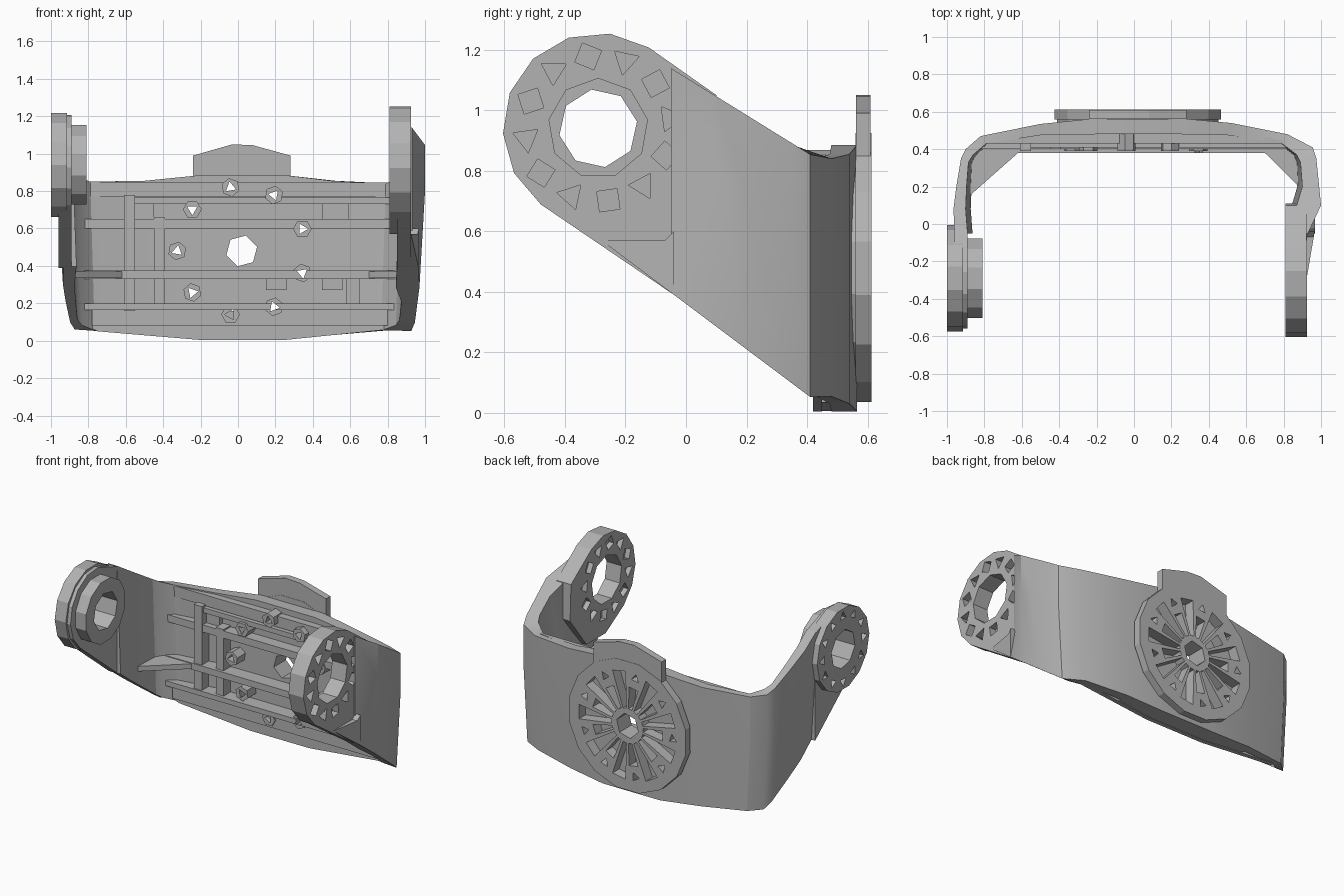
import bpy, bmesh, math
from mathutils import Vector

if "Cube" in bpy.data.objects:
    bpy.data.objects.remove(bpy.data.objects["Cube"])

grey = bpy.data.materials.new("light_grey")
grey.diffuse_color = (0.45, 0.45, 0.45, 1)
grey.use_nodes = True
grey.node_tree.nodes["Principled BSDF"].inputs["Base Color"].default_value = grey.diffuse_color
cos, sin, rad = math.cos, math.sin, math.radians


def finish(bm, name):
    bmesh.ops.recalc_face_normals(bm, faces=bm.faces[:])
    me = bpy.data.meshes.new(name)
    bm.to_mesh(me)
    bm.free()
    me.materials.append(grey)
    ob = bpy.data.objects.new(name, me)
    bpy.context.collection.objects.link(ob)
    return ob


def place(axis, u, v, w):
    return {"x": Vector((w, u, v)), "y": Vector((u, w, v)), "z": Vector((u, v, w))}[axis]


def add_prism(bm, poly, axis, a, b):
    lo = [bm.verts.new(place(axis, u, v, a)) for u, v in poly]
    hi = [bm.verts.new(place(axis, u, v, b)) for u, v in poly]
    bm.faces.new(lo)
    bm.faces.new(hi[::-1])
    n = len(poly)
    for i in range(n):
        bm.faces.new((lo[i], lo[(i + 1) % n], hi[(i + 1) % n], hi[i]))


def prisms(name, items):
    bm = bmesh.new()
    for it in items:
        add_prism(bm, *it)
    return finish(bm, name)


def ring(c, r, n, turn=0):
    return [(c[0] + r * cos(rad(turn + 360 * i / n)), c[1] + r * sin(rad(turn + 360 * i / n)))
            for i in range(n)]


def wedge(c, deg, r0, r1, w0, w1):
    d = Vector((cos(rad(deg)), sin(rad(deg))))
    s = Vector((-d.y, d.x))
    c = Vector(c)
    return [tuple(p) for p in (c + d * r0 - s * w0, c + d * r1 - s * w1,
                               c + d * r1 + s * w1, c + d * r0 + s * w0)]


def rect(u0, u1, v0, v1):
    return [(u0, v0), (u1, v0), (u1, v1), (u0, v1)]


def cut(targets, items):
    cutter = prisms("cutter", items)
    cutter.hide_render = True
    for ob in targets:
        m = ob.modifiers.new("cut", "BOOLEAN")
        m.operation, m.solver, m.object, m.use_self = "DIFFERENCE", "EXACT", cutter, True
        bpy.context.view_layer.update()
        me = bpy.data.meshes.new_from_object(ob.evaluated_get(bpy.context.evaluated_depsgraph_get()))
        ob.modifiers.clear()
        ob.data = me
    bpy.data.objects.remove(cutter)


# U-shaped yoke: outer x, outer y, inner x, inner y, bottom z, top z (None = follow the sloping arm edge)
def low(y):
    return 0.06 - (y - 0.4) * 0.75


def high(y):
    return 0.86 - (y - 0.4) * 0.62


N = None
stations = [(-0.96, -0.05, -0.89, -0.05, N, N), (-0.965, 0.08, -0.90, 0.08, N, N),
            (-0.95, 0.2, -0.895, 0.2, N, N), (-0.925, 0.35, -0.885, 0.33, N, N),
            (-0.90, 0.4, -0.86, 0.37, N, N), (-0.82, 0.47, -0.79, 0.43, 0.055, 0.85),
            (-0.5, 0.535, -0.5, 0.475, 0.03, 0.855), (-0.2, 0.565, -0.2, 0.48, 0.005, 0.885),
            (0.25, 0.565, 0.25, 0.48, 0.005, 0.885), (0.52, 0.54, 0.5, 0.475, 0.03, 0.855),
            (0.82, 0.48, 0.79, 0.43, 0.055, 0.84), (0.955, 0.41, 0.87, 0.37, N, N),
            (0.975, 0.35, 0.89, 0.33, N, N), (0.99, 0.2, 0.90, 0.2, N, N),
            (1.0, 0.1, 0.87, 0.1, N, N), (0.93, -0.05, 0.85, -0.05, N, N)]
bm = bmesh.new()
rows = []
for i, (xo, yo, xi, yi, zb, zt) in enumerate(stations):
    ob_, ot, ib, it = (zb, zt, zb, zt) if zb is not None else (low(yo), high(yo), low(yi), high(yi))
    last = i == len(stations) - 1
    mid = 0.6 if last else 0.8 if i == len(stations) - 2 else (ob_ + ot) / 2 + 0.1
    k = 1.04 if last else 0.97
    rows.append([bm.verts.new(p) for p in ((xo * k, yo, ob_), (xo, yo, mid), (xo, yo, ot),
                                           (xi, yi, it), (xi * (1 if last else k), yi, ib))])
for a, b in zip(rows, rows[1:]):
    for i in range(5):
        bm.faces.new((a[i], b[i], b[(i + 1) % 5], a[(i + 1) % 5]))
bm.faces.new(rows[0])
bm.faces.new(rows[-1])
yoke = finish(bm, "yoke")

# Arm ends with pivot heads
PC = (-0.29, 0.94)


def arc(r):
    return [(PC[0] + r * cos(rad(a)), PC[1] + r * sin(rad(a))) for a in range(58, 234, 25)]


edge = [(-0.04, 0.39), (-0.04, 1.13)]
left_web = prisms("left_arm_end", [(arc(0.27) + edge, "x", -0.96, -0.89)])
right_web = prisms("right_arm_end", [(arc(0.315) + edge, "x", 0.85, 0.924)])
right_head = prisms("right_pivot_head", [(arc(0.315) + [(-0.28, 0.57), (-0.07, 0.57), (0.11, 0.8), (0.1, 1.05)],
                                          "x", 0.81, 0.922)])
wedge_edge = prisms("right_arm_lower_edge", [([(-0.04, 0.39), (-0.28, 0.57), (-0.07, 0.57), (-0.04, 0.60)],
                                              "x", 0.86, 0.965)])
for v in wedge_edge.data.vertices:
    if v.co.x > 0.9:
        v.co.x = 0.966 + (v.co.y + 0.04) * 0.17
left_ring = prisms("left_pivot_ring", [(ring(PC, 0.285, 14), "x", -1.0, -0.915)])
left_boss = prisms("left_pivot_boss", [(ring(PC, 0.22, 12, 15), "x", -0.93, -0.81)])

# Pivot bores and the ring of small sockets
cut([left_web, left_ring, left_boss], [(ring(PC, 0.13, 8, 10), "x", -1.1, -0.7)])
cut([right_web, right_head], [(ring(PC, 0.165, 9, 10), "x", 0.7, 1.1)])
sockets = []
for i in range(12):
    a = 30 * i + 8
    c = (PC[0] + 0.24 * cos(rad(a)), PC[1] + 0.24 * sin(rad(a)))
    tri = ring(c, 0.048, 3 + i % 2, a + 35 * i)
    sockets += [(tri, "x", 0.875, 1.0), (tri, "x", 0.75, 0.845)]
cut([right_web, right_head], sockets)
cut([left_ring], [(ring((PC[0] + 0.225 * cos(rad(a)), PC[1] + 0.225 * sin(rad(a))), 0.035, 3, a), "x", -1.1, -0.965)
                  for a in range(0, 360, 30)])

# Round mounting plate on the back, with collar and top tab
DC = (0.02, 0.48)
collar = prisms("mount_collar", [([(x, min(z, 0.885)) for x, z in ring(DC, 0.44, 16, 11)], "y", 0.50, 0.565)])
plate = prisms("mount_plate", [(ring(DC, 0.453, 16, 11), "y", 0.56, 0.612)])
tab = prisms("mount_tab", [([(-0.24, 0.80), (0.28, 0.80), (0.28, 0.99), (0.08, 1.045), (-0.03, 1.05), (-0.24, 0.99)],
                            "y", 0.562, 0.61)])
cut([tab], [(ring(DC, 0.43, 16, 11), "y", 0.5, 0.7)])


# Inside ribs and rims, shaped in plan to meet the curved wall
def plan(x0, x1, y):
    back = [(x, 0.50 if abs(x) < 0.6 else 0.445) for x in (x1, 0.5, -0.5, x0)]
    return [(x0, y), (x1, y)] + back


levels = [(-0.80, 0.80, 0.77, 0.845, 0.43), (-0.60, 0.83, 0.73, 0.765, 0.41), (-0.82, 0.84, 0.60, 0.65, 0.40),
          (-0.82, 0.84, 0.33, 0.375, 0.38), (-0.82, 0.84, 0.165, 0.20, 0.38), (-0.78, 0.80, 0.08, 0.164, 0.40)]
posts = [(-0.61, -0.55, 0.16, 0.78, 0.39), (-0.45, -0.39, 0.19, 0.66, 0.40), (0.58, 0.65, 0.19, 0.35, 0.40),
         (0.15, 0.26, 0.27, 0.34, 0.40), (0.45, 0.56, 0.27, 0.34, 0.40),
         (-0.55, -0.45, 0.64, 0.73, 0.44), (0.45, 0.59, 0.64, 0.73, 0.44)]
ribs = prisms("inner_ribs", [(plan(x0, x1, y), "z", z0, z1) for x0, x1, z0, z1, y in levels])
uprights = prisms("inner_uprights", [(rect(x0, x1, z0, z1), "y", y, 0.49) for x0, x1, z0, z1, y in posts])
prisms("corner_gussets", [([(-0.62, 0.38), (-0.88, 0.15), (-0.88, 0.36), (-0.78, 0.44), (-0.62, 0.45)],
                           "z", 0.335, 0.37),
                          ([(0.70, 0.38), (0.90, 0.18), (0.90, 0.36), (0.80, 0.44), (0.70, 0.45)],
                           "z", 0.335, 0.37)])
prisms("bottom_lip", [([(-0.79, 0.07), (-0.75, 0.05), (-0.2, 0.004), (0.25, 0.004), (0.80, 0.06), (0.80, 0.16),
                        (-0.79, 0.16)], "y", 0.42, 0.45),
                      ([(-0.5, 0.035), (-0.2, 0.007), (0.25, 0.007), (0.5, 0.035), (0.5, 0.16), (-0.5, 0.16)],
                       "y", 0.445, 0.49)])

# Bolt bosses and bolt holes
bolts = [(DC[0] + 0.345 * cos(rad(a)), DC[1] + 0.345 * sin(rad(a))) for a in range(20, 360, 40)]
bosses = prisms("bolt_bosses", [(ring(c, 0.05, 6, 20 * i), "y", 0.39, 0.49) for i, c in enumerate(bolts)])
holes = [(ring(c, 0.032, 3, 50 * i), "y", 0.2, 0.8) for i, c in enumerate(bolts)]
holes.append((ring(DC, 0.085, 6, 15), "y", 0.2, 0.8))
cut([yoke, ribs, uprights, bosses, collar, plate], holes)

# Radial slots in the mounting plate: long ones between the bolts, short ones below them
slots = []
for a in range(0, 360, 20):
    long = a % 40 == 0
    slots.append((wedge(DC, a, 0.12, 0.37 if long else 0.27, 0.013, 0.05 if long else 0.034), "y", 0.54, 0.7))
cut([plate, collar, yoke], slots)

# Soft shading on the broad curved shell only
bpy.ops.object.select_all(action="DESELECT")
yoke.select_set(True)
bpy.context.view_layer.objects.active = yoke
bpy.ops.object.shade_smooth_by_angle(angle=rad(25))
